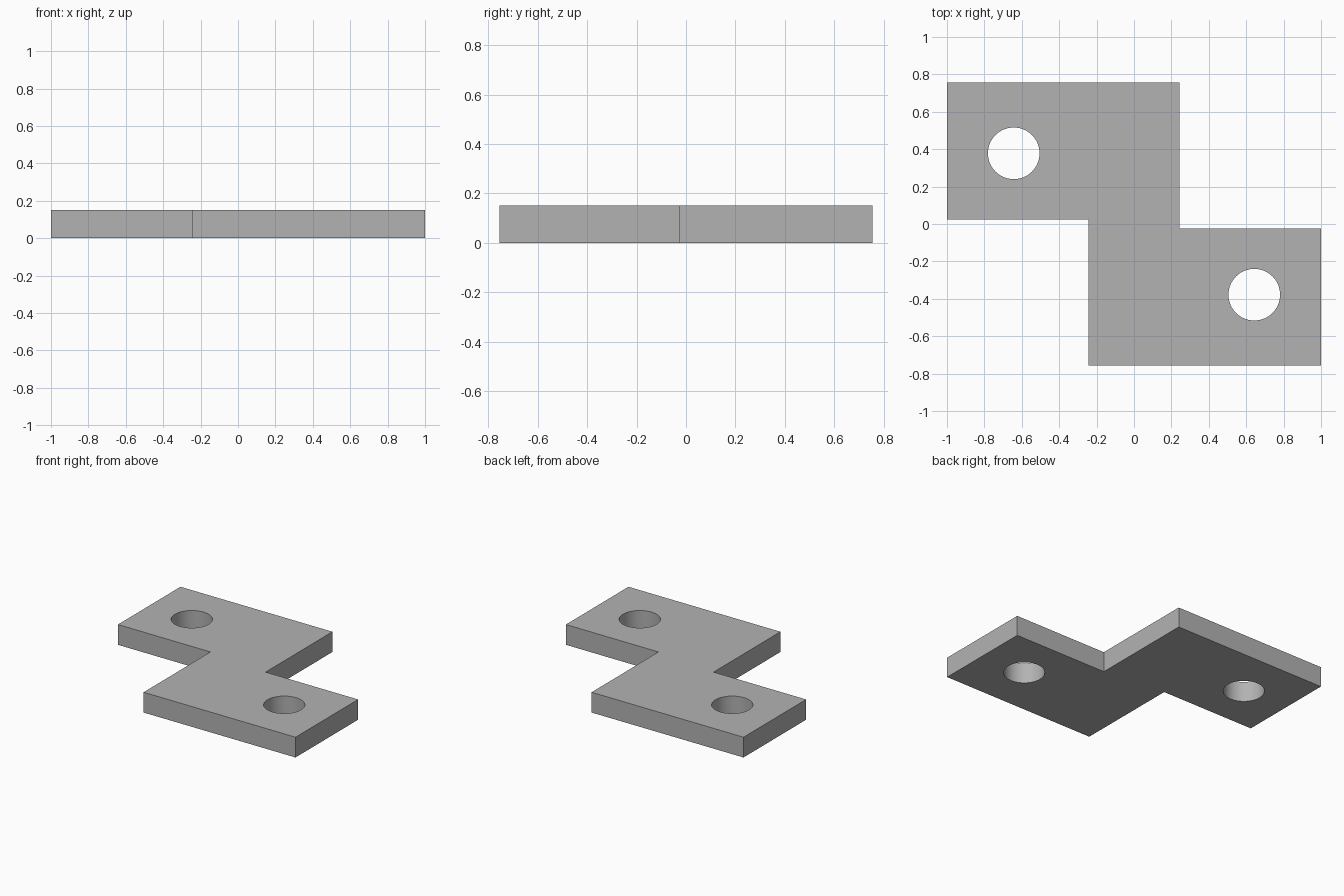
import bpy
import bmesh
import math

cube = bpy.data.objects.get("Cube")
if cube:
    bpy.data.objects.remove(cube, do_unlink=True)

THICKNESS = 0.15
HOLE_RADIUS = 0.138
HOLE_CENTRE = (0.643, -0.378)

# Plain grey metal
grey = bpy.data.materials.new("grey_metal")
grey.use_nodes = True
colour = (0.45, 0.45, 0.45, 1)
grey.diffuse_color = colour
grey.node_tree.nodes["Principled BSDF"].inputs["Base Color"].default_value = colour

# Z-shaped plate: half the outline, repeated by a half turn
half = [(-0.243, -0.756), (1, -0.756), (1, -0.025), (0.243, -0.025)]
outline = half + [(-x, -y) for x, y in half]

bm = bmesh.new()
base = bm.faces.new([bm.verts.new((x, y, 0)) for x, y in outline])
extruded = bmesh.ops.extrude_face_region(bm, geom=[base], use_keep_orig=True)
top_verts = [v for v in extruded["geom"] if isinstance(v, bmesh.types.BMVert)]
bmesh.ops.translate(bm, verts=top_verts, vec=(0, 0, THICKNESS))
bmesh.ops.recalc_face_normals(bm, faces=bm.faces)
mesh = bpy.data.meshes.new("bracket_plate")
bm.to_mesh(mesh)
bm.free()
mesh.materials.append(grey)
plate = bpy.data.objects.new("bracket_plate", mesh)
bpy.context.collection.objects.link(plate)


def drill_hole(name, x, y):
    """Cut a round through hole in the plate."""
    bpy.ops.mesh.primitive_cylinder_add(
        vertices=64, radius=HOLE_RADIUS, depth=THICKNESS * 3,
        location=(x, y, THICKNESS / 2))
    cutter = bpy.context.object
    cutter.name = name
    cutter.hide_render = True
    cutter.data.materials.append(grey)
    cut = plate.modifiers.new(name, "BOOLEAN")
    cut.operation = "DIFFERENCE"
    cut.solver = "EXACT"
    cut.object = cutter
    bpy.ops.object.select_all(action="DESELECT")
    plate.select_set(True)
    bpy.context.view_layer.objects.active = plate
    bpy.ops.object.modifier_apply(modifier=cut.name)
    bpy.data.objects.remove(cutter, do_unlink=True)


# Bolt holes at opposite ends
for name, side in (("left_hole", 1), ("right_hole", -1)):
    drill_hole(name, side * HOLE_CENTRE[0], side * HOLE_CENTRE[1])

bpy.ops.object.shade_smooth_by_angle(angle=math.radians(30))
